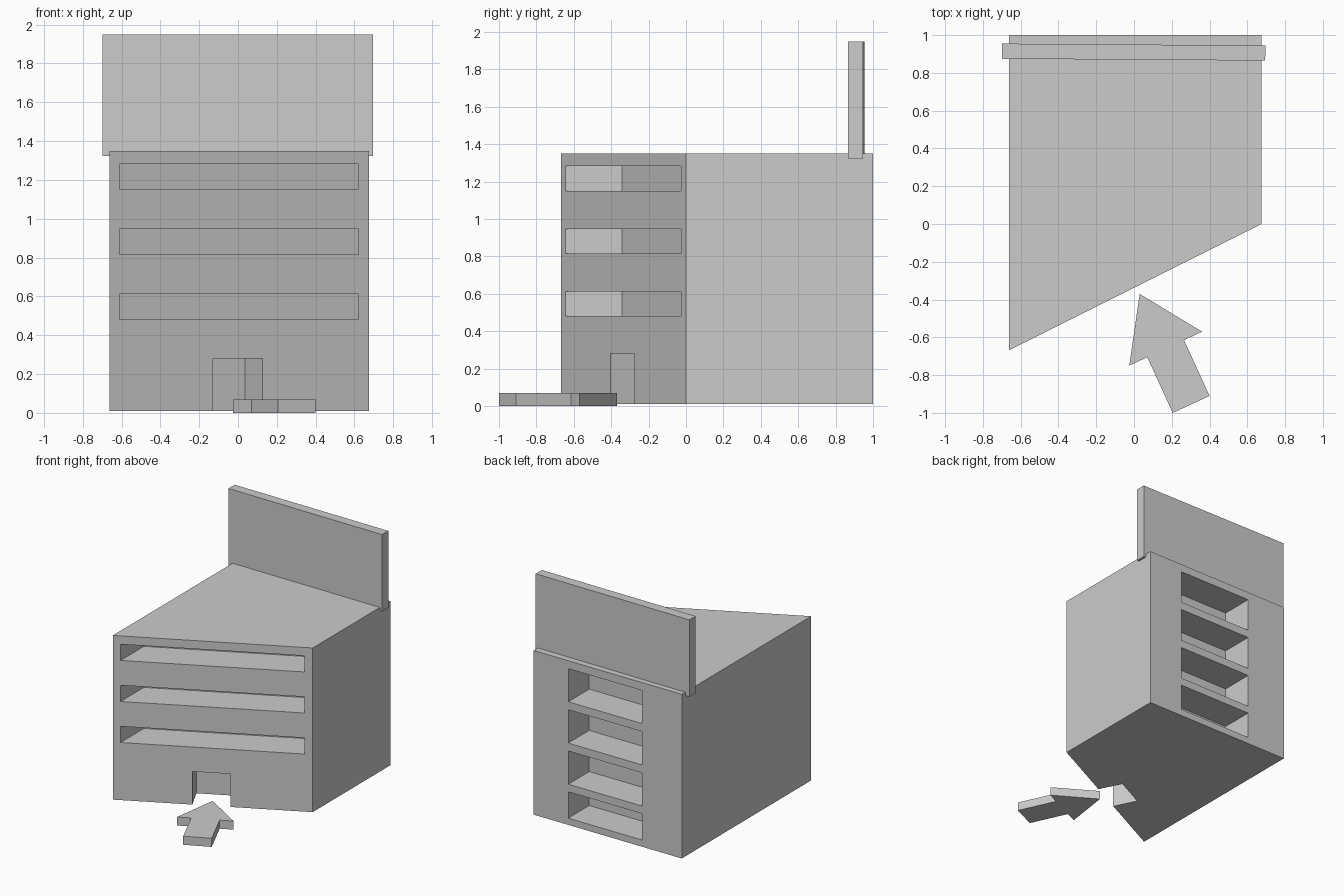
import bpy
import bmesh
import math
from mathutils import Vector

cube = bpy.data.objects.get("Cube")
if cube:
    bpy.data.objects.remove(cube, do_unlink=True)

grey = bpy.data.materials.new("plain_grey")
grey.use_nodes = True
grey.diffuse_color = (0.6, 0.6, 0.6, 1)
grey.node_tree.nodes["Principled BSDF"].inputs["Base Color"].default_value = (0.6, 0.6, 0.6, 1)


def prism(name, outline, z0, z1):
    """Extrude a flat outline from z0 up to z1."""
    bm = bmesh.new()
    base = bm.faces.new([bm.verts.new((p[0], p[1], z0)) for p in outline])
    new = bmesh.ops.extrude_face_region(bm, geom=[base])["geom"]
    top = [v for v in new if isinstance(v, bmesh.types.BMVert)]
    bmesh.ops.translate(bm, verts=top, vec=(0, 0, z1 - z0))
    bmesh.ops.recalc_face_normals(bm, faces=bm.faces)
    mesh = bpy.data.meshes.new(name)
    bm.to_mesh(mesh)
    bm.free()
    mesh.materials.append(grey)
    obj = bpy.data.objects.new(name, mesh)
    bpy.context.collection.objects.link(obj)
    return obj


def cut(target, outline, z0, z1):
    """Carve a prism out of the target."""
    cutter = prism("cutter", outline, z0, z1)
    cutter.hide_render = True
    mod = target.modifiers.new("cut", "BOOLEAN")
    mod.operation = "DIFFERENCE"
    mod.solver = "EXACT"
    mod.object = cutter
    bpy.context.view_layer.objects.active = target
    bpy.ops.object.modifier_apply(modifier=mod.name)
    bpy.data.objects.remove(cutter, do_unlink=True)


def front_y(x):
    """Depth of the slanted front wall at x."""
    return 0.5 * x - 0.338


# Building with a slanted front wall
left, right, base, roof = 0.675, -0.662, 0.01, 1.35
building = prism("building", [(right, front_y(right)), (left, front_y(left)),
                              (left, 1), (right, 1)], base, roof)

# Long window slots in the front, their back parallel to the wall
a, b = -0.61, 0.62
slot = [(a, front_y(a) - 0.1), (b, front_y(b) - 0.1),
        (b, front_y(b) + 0.3), (a, front_y(a) + 0.3)]
for z in (0.48, 0.815, 1.15):
    cut(building, slot, z, z + 0.132)

# Doorway, square to the slanted wall and open at the bottom
inward = Vector((-1, 2)).normalized()
d0, d1 = (Vector((x, front_y(x))) for x in (-0.13, 0.125))
cut(building, [d0 - inward * 0.1, d1 - inward * 0.1,
               d1 + inward * 0.2, d0 + inward * 0.2], -0.1, 0.28)

# Four recesses in the back wall
recess = [(-0.305, 0.73), (0.363, 0.73), (0.363, 1.1), (-0.305, 1.1)]
for z0, z1 in ((0.065, 0.28), (0.342, 0.613), (0.678, 0.95), (1.015, 1.285)):
    cut(building, recess, z0, z1)

# Upright sign board on the roof, turned very slightly
w, t = 0.697, 0.04
board = prism("sign_board", [(-w, -t), (w, -t), (w, t), (-w, t)], 1.322, 1.95)
board.location = (-0.002, 0.91, 0)
board.rotation_euler.z = math.radians(-0.4)

# Arrow on the ground pointing at the doorway
prism("entrance_arrow", [(0.03, -0.37), (-0.025, -0.75), (0.07, -0.705), (0.205, -1),
                         (0.4, -0.91), (0.265, -0.615), (0.36, -0.57)], 0, 0.07)
